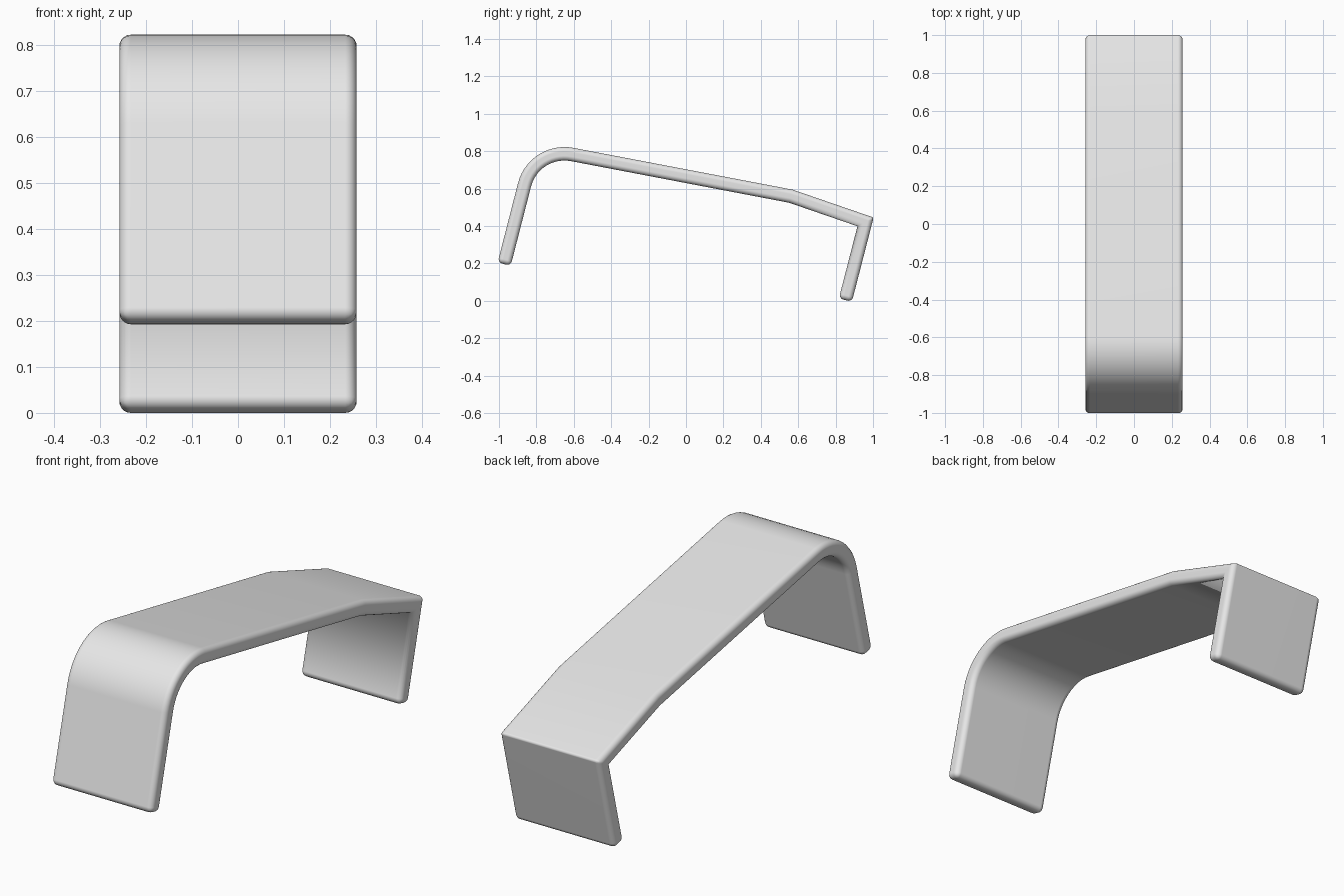
import bpy, bmesh, math
from mathutils import Vector

cube = bpy.data.objects.get("Cube")
if cube:
    bpy.data.objects.remove(cube, do_unlink=True)

HALF_WIDTH = 0.258
THICK = 0.072
ROUND = 0.025

# Plain grey material
grey = bpy.data.materials.new("light_grey")
grey.use_nodes = True
grey.diffuse_color = (0.8, 0.8, 0.8, 1)
grey.node_tree.nodes["Principled BSDF"].inputs["Base Color"].default_value = (0.8, 0.8, 0.8, 1)


def offset_path(path, dist):
    """Mitred copy of an open path, moved to its right-hand side."""
    result = []
    for i, p in enumerate(path):
        dirs = []
        if i > 0:
            dirs.append((p - path[i - 1]).normalized())
        if i < len(path) - 1:
            dirs.append((path[i + 1] - p).normalized())
        normals = [Vector((d.y, -d.x)) for d in dirs]
        mid = sum(normals, Vector((0, 0))).normalized()
        result.append(p + mid * dist / mid.dot(normals[0]))
    return result


# Outer side profile (y, z): front leg, rounded shoulder, long top, bend, rear leg
centre, radius, steps = Vector((-0.65, 0.566)), 0.256, 14
outer = [Vector((-1.007, 0.205))]
for i in range(steps + 1):
    a = math.radians(165.5 + (79 - 165.5) * i / steps)
    outer.append(centre + radius * Vector((math.cos(a), math.sin(a))))
outer += [Vector((0.57, 0.594)), Vector((1.003, 0.445)), Vector((0.887, -0.0055))]
inner = offset_path(outer, THICK)
outline = outer + inner[::-1]
count = len(outline)

# Bent strip: profile extruded across the width
bm = bmesh.new()
left = [bm.verts.new((HALF_WIDTH, p.x, p.y)) for p in outline]
right = [bm.verts.new((-HALF_WIDTH, p.x, p.y)) for p in outline]
bm.faces.new(left)
bm.faces.new(right[::-1])
for i in range(count):
    j = (i + 1) % count
    bm.faces.new((left[j], left[i], right[i], right[j]))
bmesh.ops.recalc_face_normals(bm, faces=bm.faces)

# Round the rims and leg ends, soften the rear corner, keep the bends crisp
weight = bm.edges.layers.float.new("bevel_weight_edge")
n = len(outer)
ends = {0, n - 1, n, count - 1}
bends = {n - 3, n + 2, n + 1}
for e in bm.edges:
    e[weight] = 1.0
for i in range(count):
    e = bm.edges.get((left[i], right[i]))
    e[weight] = 1.0 if i in ends else 0.4 if i == n - 2 else 0.0
    e.smooth = i not in bends
for f in bm.faces:
    f.smooth = True

mesh = bpy.data.meshes.new("bent_strip")
bm.to_mesh(mesh)
bm.free()
mesh.materials.append(grey)
strip = bpy.data.objects.new("bent_strip", mesh)
bpy.context.collection.objects.link(strip)

bevel = strip.modifiers.new("rounded_edges", "BEVEL")
bevel.limit_method = "WEIGHT"
bevel.width = ROUND
bevel.segments = 5
bevel.use_clamp_overlap = False
normals = strip.modifiers.new("flat_panels", "WEIGHTED_NORMAL")
normals.keep_sharp = True
